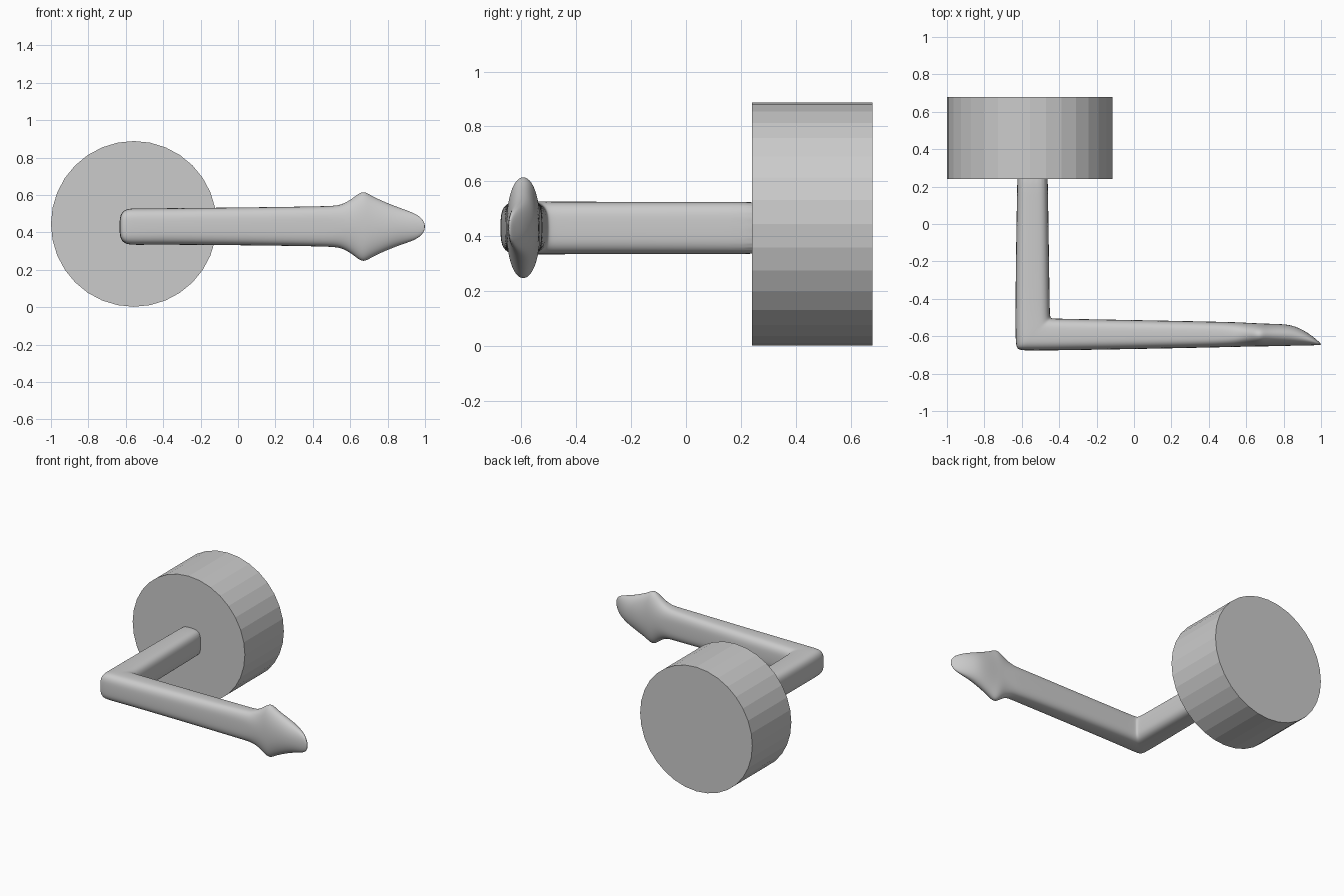
import bpy, bmesh, math

if "Cube" in bpy.data.objects:
    bpy.data.objects.remove(bpy.data.objects["Cube"])

SIDES = 28


def power(v, p):
    return math.copysign(abs(v) ** p, v)


def ring(bm, outer, inner, z0, z1, n):
    """Rounded cross-section spanning two plan points and a height range."""
    cx, cy = (outer[0] + inner[0]) / 2, (outer[1] + inner[1]) / 2
    dx, dy = (inner[0] - outer[0]) / 2, (inner[1] - outer[1]) / 2
    verts = []
    for i in range(SIDES):
        a = 2 * math.pi * i / SIDES
        u, w = power(math.cos(a), 2 / n), power(math.sin(a), 2 / n)
        verts.append(bm.verts.new((cx + dx * u, cy + dy * u,
                                   (z0 + z1) / 2 + (z1 - z0) / 2 * w)))
    return verts


# Round base: 32-sided flat-shaded drum lying along y
bpy.ops.mesh.primitive_cylinder_add(vertices=32, radius=0.443, depth=0.44,
                                    location=(-0.557, 0.46, 0.445),
                                    rotation=(math.pi / 2, 0, 0))
bpy.context.object.name = "round_base"

# Stem and pointer: one loft turning a mitred corner
# Stem rings: y, outer x, inner x
stem = [(0.32, -0.623, -0.462), (0.2, -0.625, -0.460), (-0.2, -0.632, -0.454),
        (-0.46, -0.634, -0.450)]
# Corner rings: outer xy, inner xy
corner = [((-0.634, -0.62), (-0.449, -0.488)),
          ((-0.629, -0.66), (-0.446, -0.498)),
          ((-0.615, -0.674), (-0.441, -0.503)),
          ((-0.575, -0.677), (-0.430, -0.505))]
# Pointer rings: x, front y, back y, z low, z high
pointer = [(-0.40, -0.676, -0.506, 0.334, 0.529),
           (0.10, -0.667, -0.515, 0.330, 0.534),
           (0.48, -0.659, -0.523, 0.324, 0.540),
           (0.55, -0.657, -0.525, 0.319, 0.544),
           (0.61, -0.656, -0.528, 0.284, 0.580),
           (0.65, -0.655, -0.530, 0.249, 0.613),
           (0.68, -0.655, -0.531, 0.242, 0.620),
           (0.72, -0.654, -0.533, 0.270, 0.591),
           (0.82, -0.652, -0.535, 0.314, 0.548),
           (0.88, -0.650, -0.553, 0.336, 0.526),
           (0.94, -0.649, -0.588, 0.356, 0.504),
           (0.98, -0.648, -0.622, 0.381, 0.480),
           (1.0, -0.648, -0.640, 0.413, 0.447)]

bm = bmesh.new()
rings = [ring(bm, (a, y), (b, y), 0.334, 0.526, 3.4) for y, a, b in stem]
rings += [ring(bm, o, i, 0.333, 0.528, 3.4) for o, i in corner]
for x, y0, y1, z0, z1 in pointer:
    n = 3.2 if x < 0.5 else (2.6 if x < 0.6 else 2.1)
    rings.append(ring(bm, (x, y0), (x, y1), z0, z1, n))
for a, b in zip(rings, rings[1:]):
    for i in range(SIDES):
        j = (i + 1) % SIDES
        bm.faces.new((a[i], a[j], b[j], b[i]))
bm.faces.new(rings[0])
bm.faces.new(rings[-1])
bmesh.ops.recalc_face_normals(bm, faces=bm.faces)
for f in bm.faces:
    f.smooth = True
mesh = bpy.data.meshes.new("stem_and_pointer")
bm.to_mesh(mesh)
bm.free()
handle = bpy.data.objects.new("stem_and_pointer", mesh)
bpy.context.collection.objects.link(handle)
sub = handle.modifiers.new("smooth", 'SUBSURF')
sub.levels = sub.render_levels = 2
